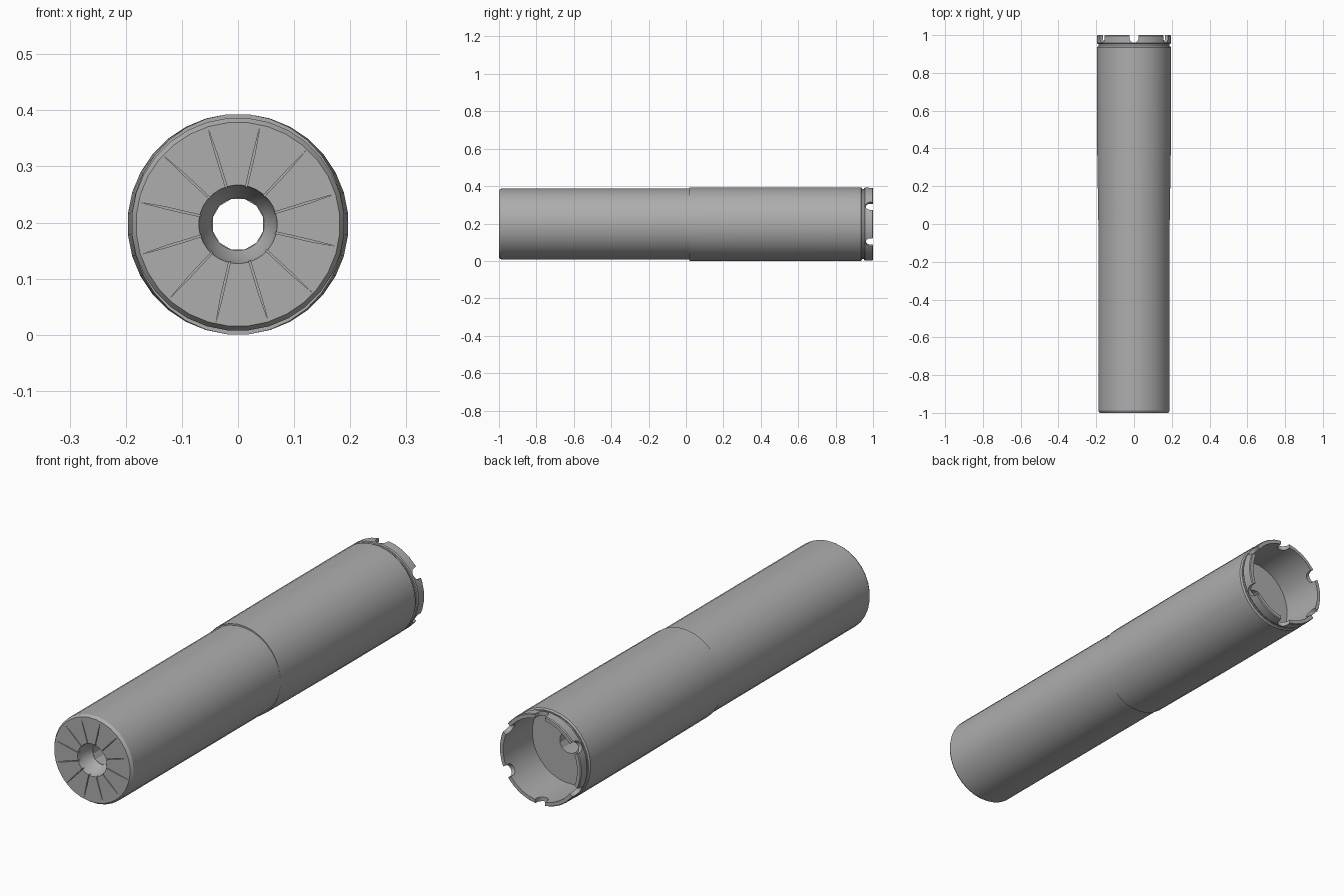
import bpy, bmesh, math
from mathutils import Matrix, Vector

if "Cube" in bpy.data.objects:
    bpy.data.objects.remove(bpy.data.objects["Cube"], do_unlink=True)

AXIS_Z = 0.197
SIDES = 32

metal = bpy.data.materials.new("grey_metal")
metal.use_nodes = True
GREY = (0.42, 0.42, 0.42, 1)
metal.diffuse_color = GREY
metal.node_tree.nodes["Principled BSDF"].inputs["Base Color"].default_value = GREY


def finish(bm, name):
    bmesh.ops.recalc_face_normals(bm, faces=bm.faces[:])
    mesh = bpy.data.meshes.new(name)
    bm.to_mesh(mesh)
    bm.free()
    mesh.materials.append(metal)
    obj = bpy.data.objects.new(name, mesh)
    obj.location.z = AXIS_Z
    bpy.context.collection.objects.link(obj)
    return obj


def lathe(name, profile, sides=SIDES, closed=False):
    """Turn (y, radius) points around the long axis."""
    bm = bmesh.new()
    rings = []
    for y, r in profile:
        angles = [(i + 0.5) * math.tau / sides for i in range(sides)]
        rings.append([bm.verts.new((r * math.cos(a), y, r * math.sin(a))) for a in angles])
    pairs = list(zip(rings, rings[1:]))
    if closed:
        pairs.append((rings[-1], rings[0]))
    else:
        bm.faces.new(rings[0])
        bm.faces.new(rings[-1])
    for a, b in pairs:
        for i in range(sides):
            j = (i + 1) % sides
            bm.faces.new((a[i], a[j], b[j], b[i]))
    return finish(bm, name)


def radial_prisms(name, outline, depth, count, start):
    """Extrude an outline by depth and repeat it around the long axis."""
    bm = bmesh.new()
    for k in range(count):
        turn = Matrix.Rotation(start + k * math.tau / count, 4, 'Y')
        near = [bm.verts.new(turn @ Vector(p)) for p in outline]
        far = [bm.verts.new(turn @ (Vector(p) + Vector(depth))) for p in outline]
        bm.faces.new(near)
        bm.faces.new(far)
        n = len(outline)
        for i in range(n):
            j = (i + 1) % n
            bm.faces.new((near[i], near[j], far[j], far[i]))
    return finish(bm, name)


def cut(obj, cutter):
    cutter.hide_render = True
    mod = obj.modifiers.new("cut", 'BOOLEAN')
    mod.operation = 'DIFFERENCE'
    mod.solver = 'EXACT'
    mod.object = cutter
    bpy.ops.object.select_all(action='DESELECT')
    bpy.context.view_layer.objects.active = obj
    obj.select_set(True)
    bpy.ops.object.modifier_apply(modifier=mod.name)
    bpy.data.objects.remove(cutter, do_unlink=True)


def smooth(obj):
    bpy.ops.object.select_all(action='DESELECT')
    bpy.context.view_layer.objects.active = obj
    obj.select_set(True)
    bpy.ops.object.shade_smooth_by_angle(angle=math.radians(25))


# Tube body: front recess, chamfered face, stepped outside, rear socket
body = lathe("tube_body", [
    (-0.93, 0.047), (-0.96, 0.063), (-1, 0.07),
    (-1, 0.182), (-0.988, 0.19), (0.02, 0.19),
    (0.02, 0.197), (0.46, 0.197), (0.935, 0.197), (0.942, 0.192),
    (0.942, 0.178), (0.8, 0.178)])

# The step is full at top and bottom and fades out at the sides
for v in body.data.vertices:
    r = math.hypot(v.co.x, v.co.z)
    if abs(v.co.y - 0.02) < 0.001 and r > 0.195:
        k = (0.1902 + 0.0068 * (v.co.z / r) ** 2) / r
        v.co.x *= k
        v.co.z *= k

# Through bore
cut(body, lathe("bore_cutter", [(-1.1, 0.0465), (1.1, 0.0465)], sides=12))

# Fine radial slits in the front face
slit = [(-0.001, -1.01, 0.06), (0.002, -1.01, 0.06), (0.0035, -1.01, 0.13),
        (0.002, -1.01, 0.178), (0, -1.01, 0.13)]
cut(body, radial_prisms("slit_cutter", slit, (0, 0.02, 0), 12, math.radians(12)))
smooth(body)

# Rear ring with a groove in front of it
ring = lathe("rear_ring", [
    (0.94, 0.178), (0.94, 0.188), (0.952, 0.188), (0.953, 0.193),
    (0.957, 0.196), (0.996, 0.196), (1, 0.193), (1, 0.178)], closed=True)

# Six U-shaped notches in the rim
notch = [(0.024, 1.02, 0.15)]
for i in range(9):
    a = math.pi * i / 8
    notch.append((0.024 * math.cos(a), 0.984 - 0.024 * math.sin(a), 0.15))
notch.append((-0.024, 1.02, 0.15))
cut(ring, radial_prisms("notch_cutter", notch, (0, 0, 0.08), 6, 0))
smooth(ring)
